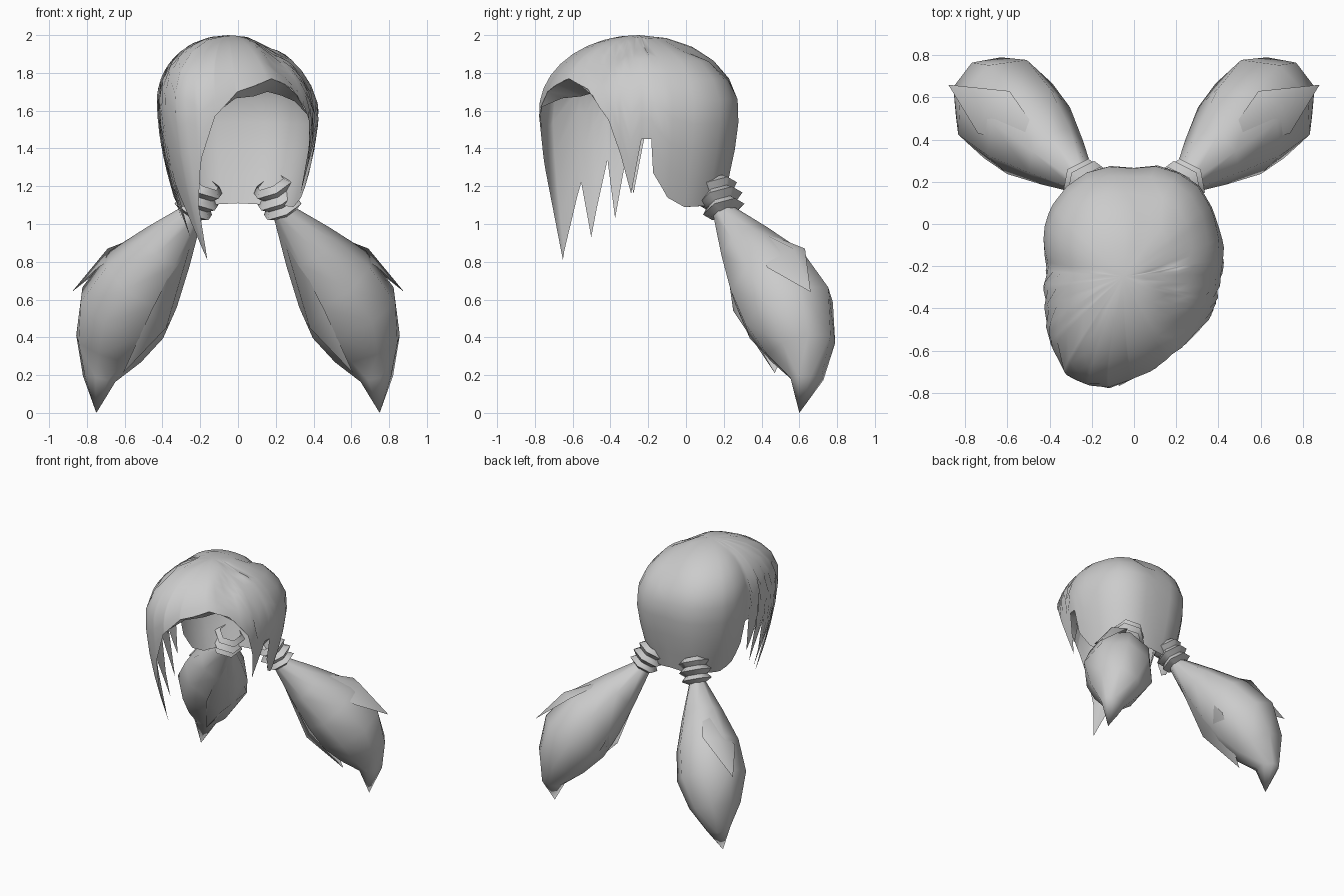
import bpy, bmesh, math
from mathutils import Vector

old = bpy.data.objects.get("Cube")
if old:
    bpy.data.objects.remove(old)

grey = bpy.data.materials.new("hair_grey")
grey.use_nodes = True
grey.diffuse_color = (0.6, 0.6, 0.6, 1)
grey.node_tree.nodes["Principled BSDF"].inputs["Base Color"].default_value = (0.6, 0.6, 0.6, 1)


def make_object(name, verts, faces, angle=50):
    mesh = bpy.data.meshes.new(name)
    mesh.from_pydata([tuple(v) for v in verts], [], faces)
    bm = bmesh.new()
    bm.from_mesh(mesh)
    bmesh.ops.remove_doubles(bm, verts=bm.verts, dist=0.0005)
    bmesh.ops.recalc_face_normals(bm, faces=bm.faces)
    bm.to_mesh(mesh)
    bm.free()
    mesh.materials.append(grey)
    obj = bpy.data.objects.new(name, mesh)
    bpy.context.collection.objects.link(obj)
    bpy.ops.object.select_all(action="DESELECT")
    bpy.context.view_layer.objects.active = obj
    obj.select_set(True)
    bpy.ops.object.shade_smooth_by_angle(angle=math.radians(angle))
    return obj


def grid_faces(rows, cols):
    return [(r * cols + c, r * cols + (c + 1) % cols,
             (r + 1) * cols + (c + 1) % cols, (r + 1) * cols + c)
            for r in range(rows - 1) for c in range(cols)]


def lerp_table(table, x):
    for (a, p), (b, q) in zip(table, table[1:]):
        if a <= x <= b:
            return p + (q - p) * (x - a) / (b - a)
    return table[-1][1]


# Hair cap: widest outline seen from above, and hem height by direction
MID_Y, WIDEST, RISE, DROP = -0.25, 1.6, 0.4, 0.8
outline = [(0, .28), (-.2, .26), (-.35, .15), (-.42, 0), (-.41, -.2), (-.42, -.4),
           (-.39, -.58), (-.32, -.72), (-.15, -.78), (0, -.75), (.23, -.65),
           (.34, -.48), (.41, -.28), (.4, 0), (.3, .2), (.13, .28)]
radius = []
for x, y in outline:
    a = math.degrees(math.atan2(y - MID_Y, x))
    radius.append((a if a >= 89.9 else a + 360, math.hypot(x, y - MID_Y)))
radius.append((450, radius[0][1]))
radius.sort()

hem = [(90, 1.11), (143, 1.09), (157, 1.14), (168, 1.27), (170, 1.45), (176, 1.45),
       (184, 1.16), (189, 1.36), (198, 1.03), (202, 1.34), (215, .93), (219, 1.22),
       (236, .81), (241, 1.1), (248, 1.35), (257, 1.57), (271, 1.7), (298, 1.77),
       (318, 1.72), (337, 1.55), (346, 1.37), (354, 1.16), (362, 1.45), (369, 1.45),
       (371, 1.27), (383, 1.14), (397, 1.09), (450, 1.11)]
angles = sorted({a for a, z in hem[:-1]} | set(range(90, 450, 12)))


def cap_point(deg, u):
    """u runs 0 at the crown, 1 at the widest ring, above 1 towards the hem."""
    a = math.radians(deg)
    r = lerp_table(radius, deg)
    x, y = r * math.cos(a), r * math.sin(a)
    if u <= 1:
        s, c = math.sin(u * math.pi / 2), math.cos(u * math.pi / 2)
        x, y, z = x * s - 0.05 * c, y * s, WIDEST + RISE * c
    else:
        fall = (u - 1) ** 1.6
        z = WIDEST - DROP * (u - 1)
        x *= 1 - 0.5 * fall
        y *= 1 - (0.15 if y < 0 else 0.36) * fall
    # parting groove running from the nape forward to one temple
    middle = 0.03 + 0.2 * max(0, 0.5 - y) / 0.8
    groove = 0.03 * math.exp(-((x - middle) / 0.05) ** 2) if y > -0.3 and u < 1.6 else 0
    return Vector((x, y * (1 - groove) + MID_Y, z - groove * (u < 1)))


def hem_end(deg):
    z = lerp_table(hem, deg)
    if z >= WIDEST:
        return math.acos((z - WIDEST) / RISE) * 2 / math.pi
    return 1 + (WIDEST - z) / DROP


ROWS = 10
verts = [cap_point(deg, hem_end(deg) * k / (ROWS - 1)) for k in range(ROWS) for deg in angles]
make_object("hair_cap", verts, grid_faces(ROWS, len(angles)), 70)

# Turned-under edge of the fringe above the face opening
fringe = [cap_point(deg, hem_end(deg)) for deg in (262, 271, 285, 298, 310, 322, 334)]
last = len(fringe) - 1
tucked = []
for i, p in enumerate(fringe):
    depth = math.sin(math.pi * i / last)
    tucked.append(p + Vector((-0.02, 0.15, -0.07)) * depth)
make_object("fringe_underside", fringe + tucked,
            [(i, i + 1, i + last + 2, i + last + 1) for i in range(last)], 60)


def tube(name, side, path, radii, sides, angle, twist):
    """Rings of given radii set square to a path of points."""
    pts = [Vector(p) for p in path]
    ring_verts = []
    for i, p in enumerate(pts):
        d = (pts[min(i + 1, len(pts) - 1)] - pts[max(i - 1, 0)]).normalized()
        across = d.cross(Vector((0, 0, 1))).normalized()
        over = across.cross(d)
        for j in range(sides):
            t = math.tau * (j + twist) / sides
            v = p + radii[i] * (across * math.cos(t) + over * math.sin(t))
            ring_verts.append((v.x * side, v.y, v.z))
    make_object(name, ring_verts, grid_faces(len(pts), sides), angle)


def lock(name, side, root, edge_a, edge_b, ridge, tip):
    """Pointed loose lock with a raised ridge."""
    pts = [(x * side, y, z) for x, y, z in (root, edge_a, tip, edge_b, ridge)]
    make_object(name, pts, [(0, 1, 4), (1, 2, 4), (2, 3, 4), (3, 0, 4)], 60)


tail_path = [(.23, .19, 1.07), (.37, .32, .88), (.5, .44, .71), (.61, .545, .53),
             (.685, .61, .34), (.735, .64, .18), (.75, .6, 0)]
tail_radii = [.055, .155, .235, .26, .19, .09, 0]
tie_start, tie_end = Vector((.17, .15, 1.22)), Vector((.25, .21, 1.05))
tie_radii = [.08, .115, .085, .125, .085, .115, .055]
tie_path = [tie_start.lerp(tie_end, i / 6) for i in range(7)]

# Pigtails, ties and loose locks on both sides
for side, word in ((1, "left"), (-1, "right")):
    tube(word + "_pigtail", side, tail_path, tail_radii, 8, 60, 0.5)
    tube(word + "_hair_tie", side, tie_path, tie_radii, 6, 60, 0.5)
    lock(word + "_outer_lock", side, (.38, .33, .99), (.59, .63, .87),
         (.74, .43, .77), (.69, .57, .87), (.88, .66, .64))
    lock(word + "_inner_lock", side, (.21, .18, 1.03), (.34, .6, .52),
         (.46, .25, .54), (.38, .33, .45), (.61, .47, .21))
